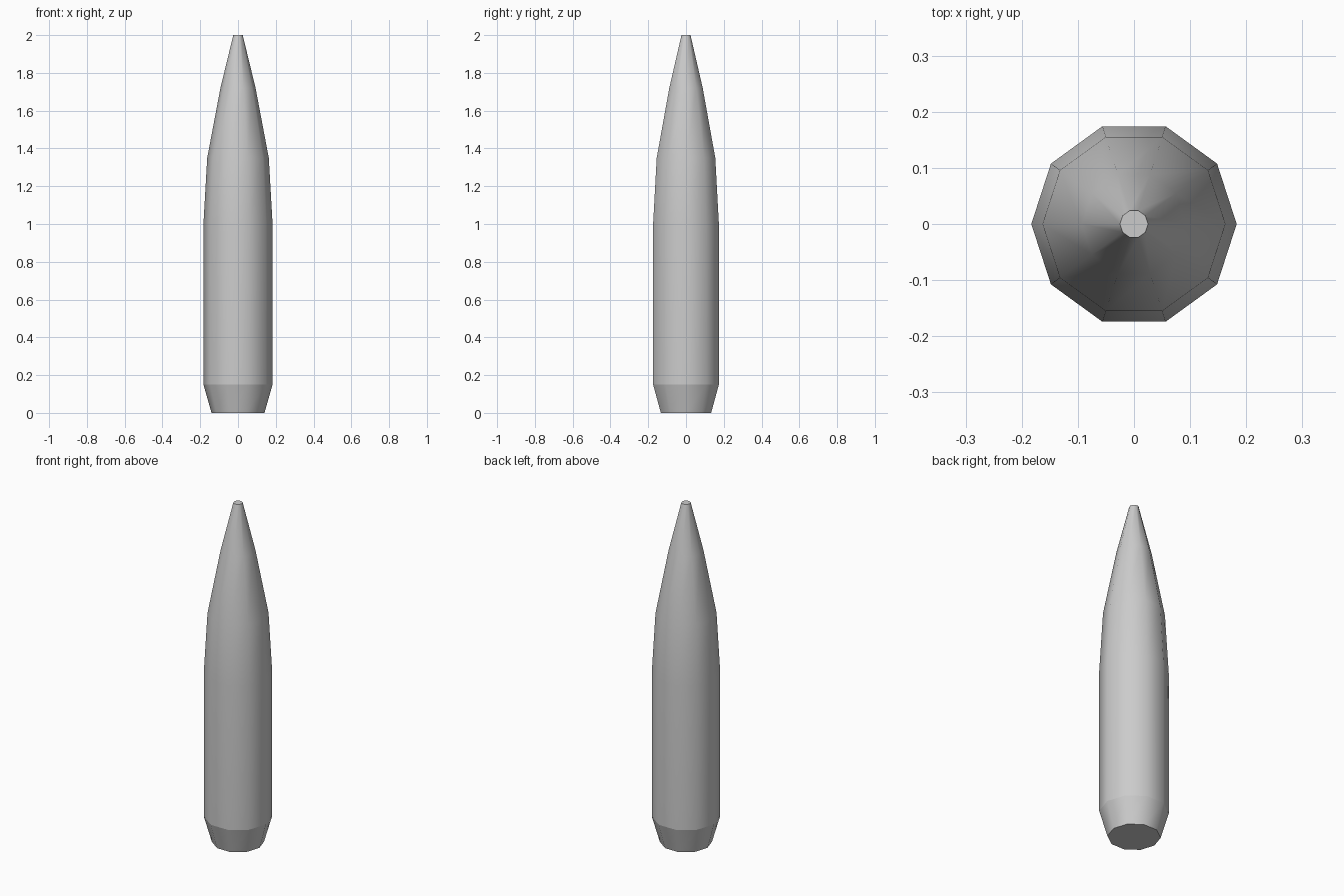
import bpy, bmesh
from math import cos, sin, pi

if "Cube" in bpy.data.objects:
    bpy.data.objects.remove(bpy.data.objects["Cube"])

SIDES = 10
# (radius, height) from the base to the blunt tip
PROFILE = [(0.14, 0), (0.183, 0.15), (0.183, 1.0), (0.163, 1.35), (0.093, 1.72), (0.025, 2.0)]
SHARP_RINGS = (0, 1, len(PROFILE) - 1)

# ten-sided body lofted through the profile rings
bm = bmesh.new()
rings = [[bm.verts.new((r * cos(2 * pi * i / SIDES), r * sin(2 * pi * i / SIDES), z))
          for i in range(SIDES)] for r, z in PROFILE]
for low, high in zip(rings, rings[1:]):
    for i in range(SIDES):
        j = (i + 1) % SIDES
        bm.faces.new((low[i], low[j], high[j], high[i])).smooth = True

# flat base and tip caps
bm.faces.new(rings[0][::-1])
bm.faces.new(rings[-1])

# crisp edges around the base, tapered tail and tip
for k in SHARP_RINGS:
    for i in range(SIDES):
        bm.edges.get((rings[k][i], rings[k][(i + 1) % SIDES])).smooth = False

mesh = bpy.data.meshes.new("bullet_body")
bm.to_mesh(mesh)
bm.free()
bpy.context.collection.objects.link(bpy.data.objects.new("bullet_body", mesh))
